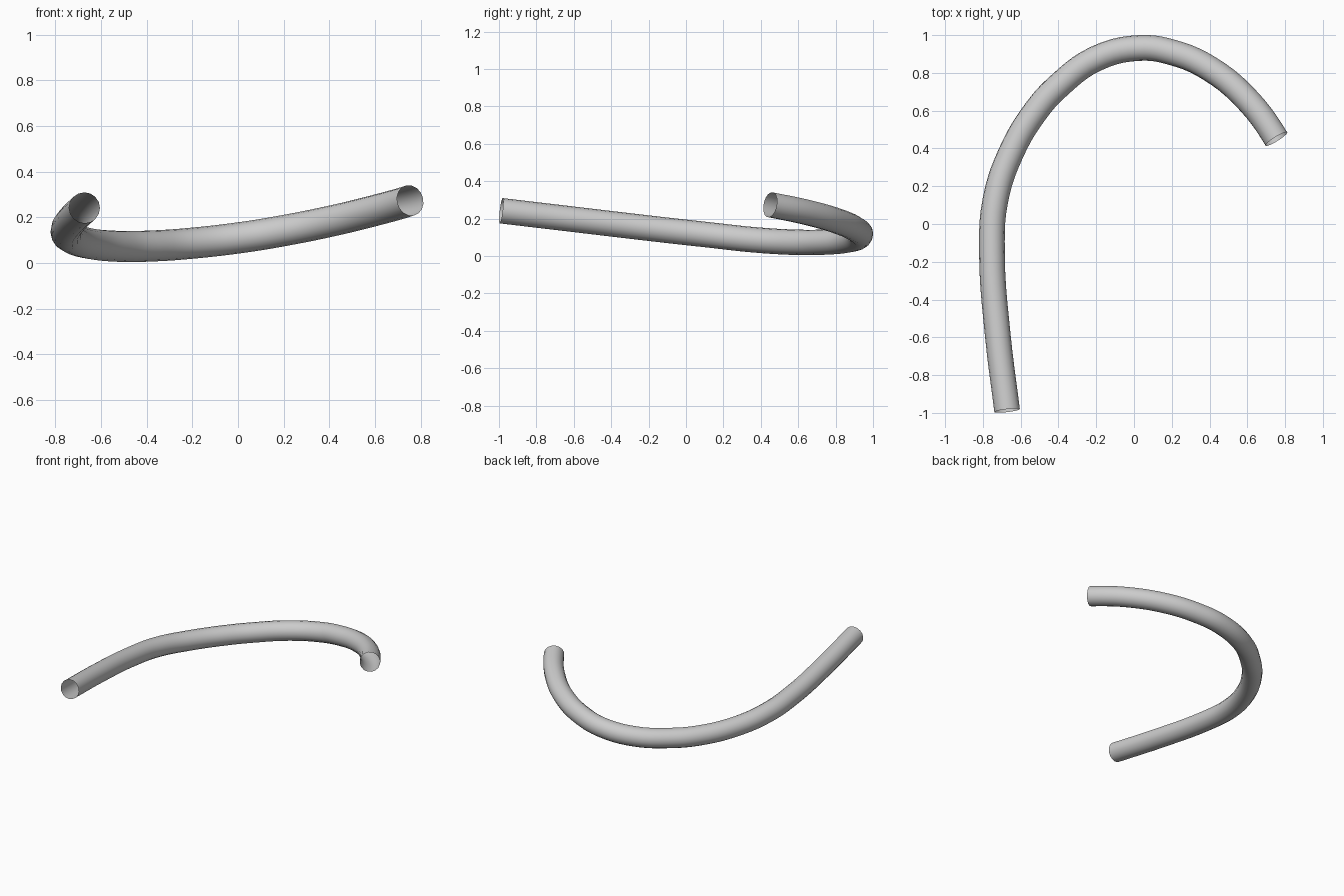
import bpy
from mathutils import Vector

if "Cube" in bpy.data.objects:
    bpy.data.objects.remove(bpy.data.objects["Cube"])

# Centre line of the bent tube, from the front-left end round to the right end
path = [
    (-0.672, -0.988, 0.242),
    (-0.720, -0.600, 0.196),
    (-0.752, -0.150, 0.143),
    (-0.735, 0.120, 0.113),
    (-0.654, 0.370, 0.086),
    (-0.520, 0.598, 0.073),
    (-0.395, 0.735, 0.074),
    (-0.200, 0.876, 0.087),
    (0.030, 0.932, 0.114),
    (0.200, 0.909, 0.142),
    (0.400, 0.823, 0.182),
    (0.610, 0.647, 0.233),
    (0.754, 0.450, 0.274),
]

curve = bpy.data.curves.new("bent_tube", "CURVE")
curve.dimensions = "3D"
curve.resolution_u = 5
curve.bevel_depth = 0.068
curve.bevel_resolution = 6
curve.use_fill_caps = False  # open ends

spline = curve.splines.new("BEZIER")
spline.bezier_points.add(len(path) - 1)
for point, co in zip(spline.bezier_points, path):
    point.co = co
    point.handle_left_type = point.handle_right_type = "AUTO"

# Fixed direction at both open ends
ends = ((spline.bezier_points[0], Vector((-0.015, 0.129, -0.0155))),
        (spline.bezier_points[-1], Vector((0.042, -0.068, 0.014))))
for point, d in ends:
    point.handle_left_type = point.handle_right_type = "FREE"
    point.handle_left = point.co - d
    point.handle_right = point.co + d

tube = bpy.data.objects.new("bent_tube", curve)
bpy.context.collection.objects.link(tube)

# Turn the swept curve into a smooth mesh
bpy.context.view_layer.objects.active = tube
tube.select_set(True)
bpy.ops.object.convert(target="MESH")
bpy.ops.object.shade_smooth()
